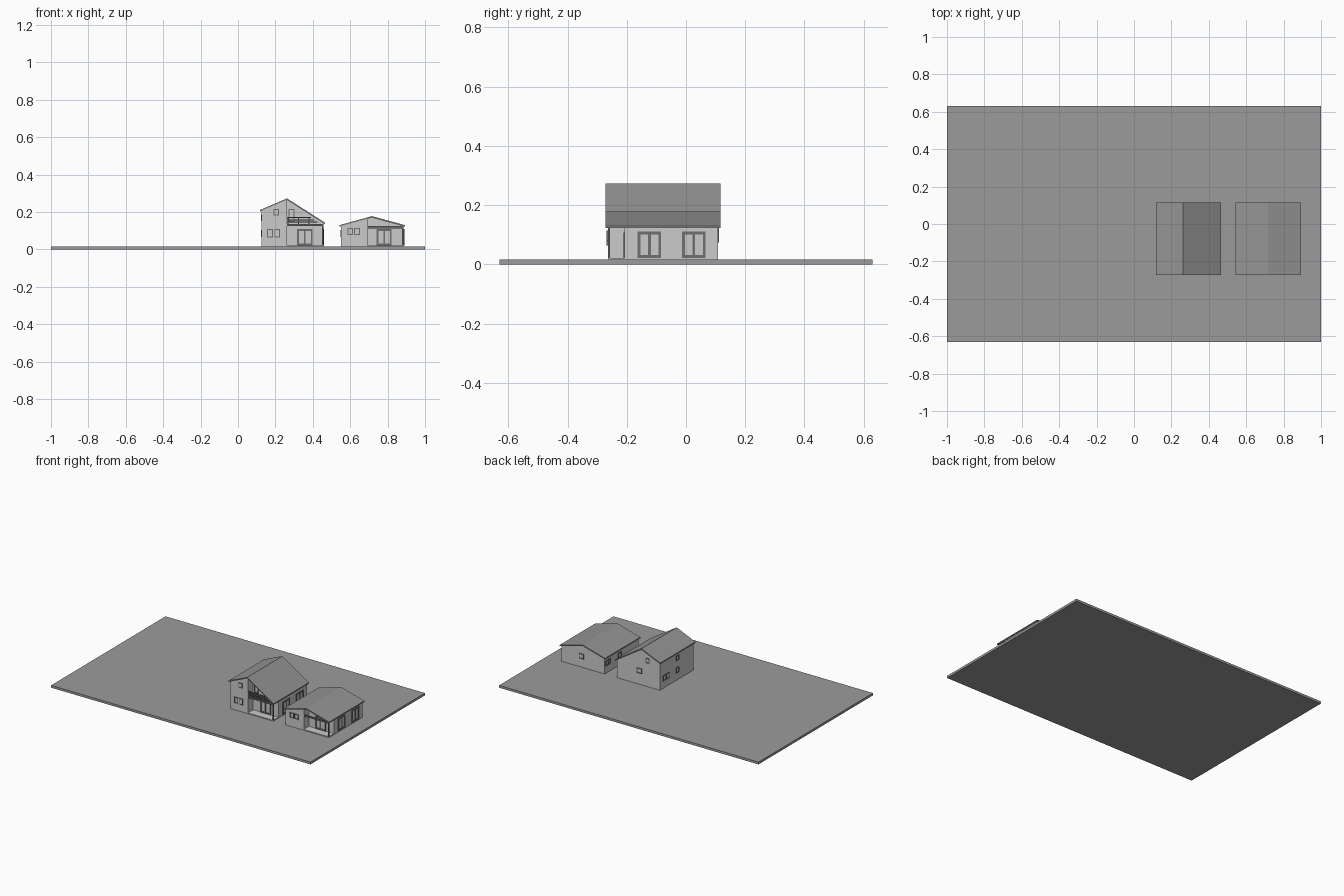
import bpy, bmesh
from mathutils import Vector

if "Cube" in bpy.data.objects:
    bpy.data.objects.remove(bpy.data.objects["Cube"])

G = 0.016                    # top of the ground slab
Y0, Y1, YP = -0.264, 0.108, -0.207   # wall front, wall back, porch back wall


def material(name, v):
    m = bpy.data.materials.new(name)
    m.diffuse_color = (v, v, v, 1)
    m.use_nodes = True
    m.node_tree.nodes["Principled BSDF"].inputs["Base Color"].default_value = m.diffuse_color
    return m


EARTH = material("earth", 0.33)
TILE = material("roof_tile", 0.30)
FRAME = material("frame", 0.16)
GLASS = material("glass", 0.8)


def finish(name, bm, *mats):
    bmesh.ops.recalc_face_normals(bm, faces=bm.faces)
    me = bpy.data.meshes.new(name)
    bm.to_mesh(me)
    bm.free()
    for m in mats:
        me.materials.append(m)
    ob = bpy.data.objects.new(name, me)
    bpy.context.collection.objects.link(ob)
    return ob


def add_box(bm, lo, hi, mat=0):
    vs = bmesh.ops.create_cube(bm, size=1)["verts"]
    for v in vs:
        v.co = Vector([(a + b) / 2 + c * (b - a) for a, b, c in zip(lo, hi, v.co)])
        for f in v.link_faces:
            f.material_index = mat


def box(name, lo, hi, *mats):
    bm = bmesh.new()
    add_box(bm, lo, hi)
    return finish(name, bm, *mats)


def prism(name, pts, y0, y1, *mats):
    """Extrude an x-z profile along y."""
    bm = bmesh.new()
    f = bm.faces.new([bm.verts.new((x, y0, z)) for x, z in pts])
    ext = bmesh.ops.extrude_face_region(bm, geom=[f])["geom"]
    bmesh.ops.translate(bm, vec=(0, y1 - y0, 0),
                        verts=[g for g in ext if isinstance(g, bmesh.types.BMVert)])
    bmesh.ops.recalc_face_normals(bm, faces=bm.faces)
    if not any(f.normal.y < -0.9 for f in bm.faces):   # restore a missing front cap
        bmesh.ops.holes_fill(bm, edges=bm.edges)
    return finish(name, bm, *mats)


def window(name, axis, wall, sign, a0, a1, z0, z1, panes=1, t=0.005):
    """Frame bars and panes on a wall; axis is the wall normal (0 = x, 1 = y)."""
    bm = bmesh.new()

    def part(u0, u1, w0, w1, depth, mat=0):
        d = sorted((wall - sign * 0.003, wall + sign * depth))
        if axis == 0:
            add_box(bm, (d[0], u0, w0), (d[1], u1, w1), mat)
        else:
            add_box(bm, (u0, d[0], w0), (u1, d[1], w1), mat)
    for w in (z0, z1 - t):
        part(a0, a1, w, w + t, 0.004)
    for i in range(panes + 1):
        u = a0 + (a1 - a0 - t) * i / panes
        part(u, u + t, z0 + t, z1 - t, 0.004)
    part(a0 + t, a1 - t, z0 + t, z1 - t, 0.001, 1)
    return finish(name, bm, FRAME, GLASS)


def house(name, xl, xr, xm, zm, zl, zr, split):
    """Gabled house with a porch cut from the front right corner."""
    t, o = 0.008, 0.008
    sl, sr = (zm - zl) / (xm - xl + o), (zm - zr) / (xr + o - xm)
    walls = prism(name + "_walls", [
        (xl, G - 0.002), (xr, G - 0.002), (xr, zm - t - sr * (xr - xm)),
        (xm, zm - t), (xl, zm - t - sl * (xm - xl))], Y0, Y1)
    cut = box(name + "_porch_cutter", (split, -0.4, -0.1), (xr + 0.1, YP, 0.5))
    cut.hide_render = True
    cut.hide_set(True)
    m = walls.modifiers.new("porch", "BOOLEAN")
    m.operation, m.object, m.solver = "DIFFERENCE", cut, "EXACT"
    prism(name + "_roof", [(xl - o, zl - t), (xm, zm - t), (xr + o, zr - t),
                           (xr + o, zr), (xm, zm), (xl - o, zl)], -0.272, 0.116, TILE)
    # porch floor, corner post and beam
    box(name + "_porch_floor", (split, Y0, G - 0.002), (xr, YP, G + 0.006))
    box(name + "_post", (xr - 0.007, Y0, G), (xr, Y0 + 0.007, zr - 0.006), FRAME)
    box(name + "_beam", (split, Y0, zr - 0.017), (xr, Y0 + 0.007, zr - 0.006), FRAME)
    # side sliding doors
    for i, y in enumerate((-0.163, -0.013)):
        window(f"{name}_side_door_{i}", 0, xr, 1, y, y + 0.079, 0.022, 0.110, 2, 0.009)


box("ground", (-1, -0.63, 0), (1, 0.63, G), EARTH)
house("tall_house", 0.126, 0.457, 0.262, 0.273, 0.211, 0.143, 0.262)
house("low_house", 0.551, 0.885, 0.716, 0.178, 0.130, 0.130, 0.692)

# tall house openings
window("tall_front_window_a", 1, Y0, -1, 0.156, 0.186, 0.064, 0.108)
window("tall_front_window_b", 1, Y0, -1, 0.194, 0.224, 0.064, 0.108)
window("tall_front_upper_window", 1, Y0, -1, 0.190, 0.218, 0.181, 0.215)
window("tall_porch_door", 1, YP, -1, 0.316, 0.398, 0.022, 0.108, 2, 0.009)
window("balcony_door", 1, YP, -1, 0.270, 0.303, 0.146, 0.216)
window("tall_back_window", 1, Y1, 1, 0.265, 0.302, 0.092, 0.128)
window("tall_back_upper_window", 1, Y1, 1, 0.204, 0.232, 0.178, 0.214)
window("tall_left_window_a", 0, 0.126, -1, 0.000, 0.075, 0.066, 0.104, 2)
window("tall_left_window_b", 0, 0.126, -1, -0.100, -0.070, 0.066, 0.104)
window("tall_left_upper_window_a", 0, 0.126, -1, -0.100, -0.070, 0.152, 0.186)

# balcony floor and rails, shortened to fit beneath the roof
box("balcony_floor", (0.262, Y0, 0.128), (0.448, YP, 0.136), FRAME)
for i, z in enumerate((0.144, 0.155, 0.167)):
    box(f"balcony_rail_{i}", (0.262, Y0, z), (0.425 - 0.018 * i, Y0 + 0.005, z + 0.006), FRAME)
for i, x in enumerate((0.264, 0.320, 0.376)):
    box(f"balcony_rail_post_{i}", (x, Y0 + 0.005, 0.136), (x + 0.005, Y0 + 0.009, 0.170), FRAME)

# low house openings
window("low_front_window_a", 1, Y0, -1, 0.585, 0.615, 0.078, 0.114)
window("low_front_window_b", 1, Y0, -1, 0.620, 0.651, 0.078, 0.114)
window("low_porch_door", 1, YP, -1, 0.741, 0.822, 0.022, 0.108, 2, 0.009)
window("low_back_window", 1, Y1, 1, 0.712, 0.748, 0.074, 0.110)
window("low_left_window_a", 0, 0.551, -1, 0.045, 0.098, 0.066, 0.104, 2)
window("low_left_window_b", 0, 0.551, -1, -0.075, -0.040, 0.066, 0.104)
